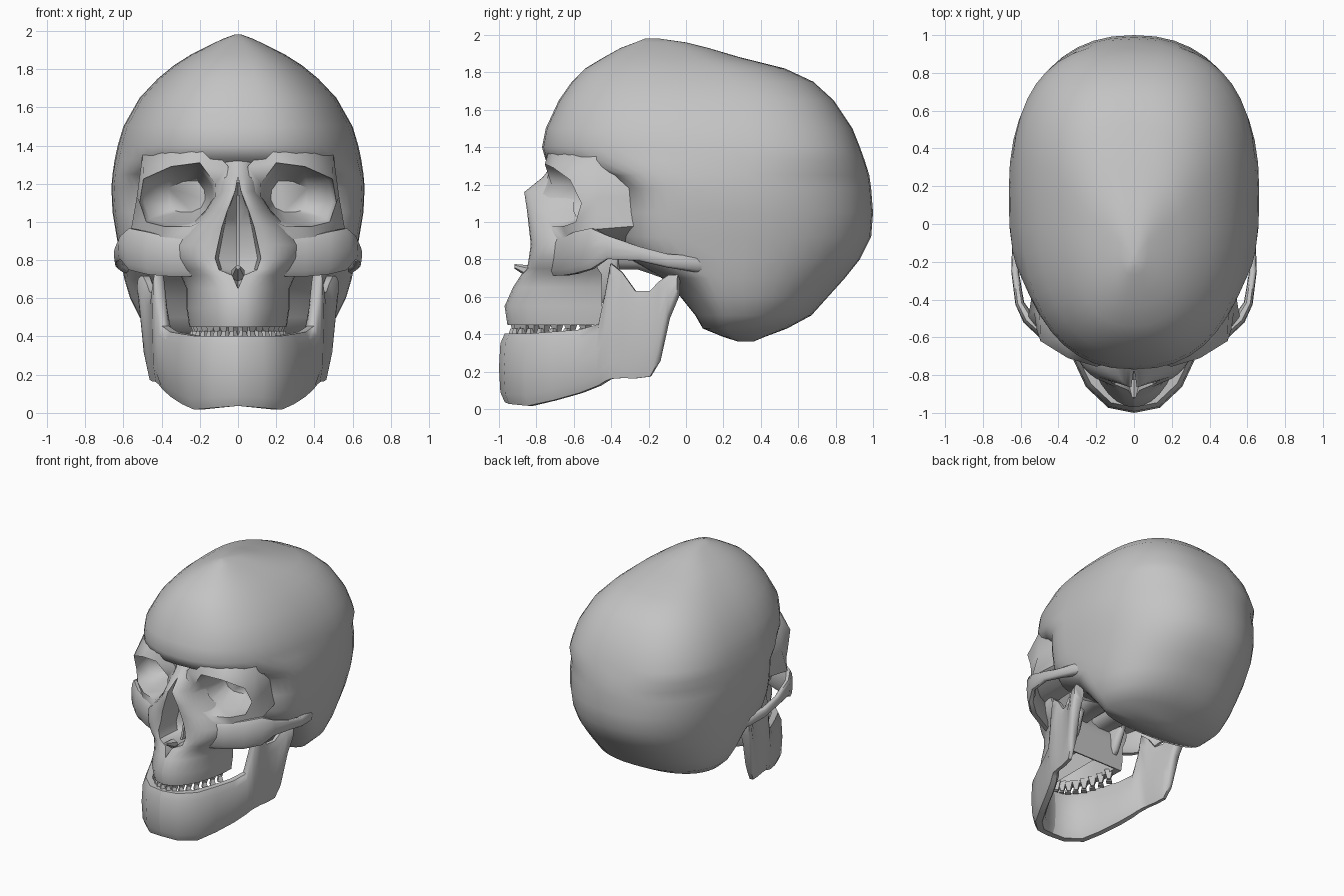
import bpy, bmesh, math
from mathutils import Vector

if "Cube" in bpy.data.objects:
    bpy.data.objects.remove(bpy.data.objects["Cube"])

bone = bpy.data.materials.new("bone_grey")
bone.use_nodes = True
GREY = (0.55, 0.55, 0.55, 1)
bone.diffuse_color = GREY
bone.node_tree.nodes["Principled BSDF"].inputs["Base Color"].default_value = GREY


def finish(name, bm, mirror=True, angle=45):
    """Turn a bmesh into a shaded object, mirrored across x when asked."""
    bmesh.ops.recalc_face_normals(bm, faces=bm.faces)
    mesh = bpy.data.meshes.new(name)
    bm.to_mesh(mesh)
    bm.free()
    mesh.materials.append(bone)
    ob = bpy.data.objects.new(name, mesh)
    bpy.context.collection.objects.link(ob)
    bpy.ops.object.select_all(action='DESELECT')
    ob.select_set(True)
    bpy.context.view_layer.objects.active = ob
    bpy.ops.object.shade_smooth_by_angle(angle=math.radians(angle))
    if mirror:
        ob.modifiers.new("Mirror", 'MIRROR')
    return ob


def loft(name, rings, mirror=True, angle=45):
    """Skin closed rings of equal point count and cap both ends."""
    bm = bmesh.new()
    rows = [[bm.verts.new(p) for p in ring] for ring in rings]
    n = len(rows[0])
    for a, b in zip(rows, rows[1:]):
        for i in range(n):
            j = (i + 1) % n
            bm.faces.new((a[i], a[j], b[j], b[i]))
    bm.faces.new(rows[0])
    bm.faces.new(rows[-1])
    return finish(name, bm, mirror, angle)


def power(v, e):
    return math.copysign(abs(v) ** e, v)


def bar(name, rows, sides=10):
    """Upright rounded sections (x, y, low z, high z, half thickness) on a path."""
    rings = []
    for i, (x, y, lo, hi, t) in enumerate(rows):
        a, b = rows[max(i - 1, 0)], rows[min(i + 1, len(rows) - 1)]
        d = Vector((b[0] - a[0], b[1] - a[1])).normalized()
        if x == 0:
            d = Vector((1, 0))
        ring = []
        for k in range(sides):
            w = math.tau * k / sides
            off = t * power(math.cos(w), 0.7)
            z = (lo + hi) / 2 + (hi - lo) / 2 * power(math.sin(w), 0.7)
            ring.append((x + d.y * off if x else 0, y - d.x * off, z))
        rings.append(ring)
    return loft(name, rings, angle=50)


# Braincase: egg shaped level rings as (z, front y, back y, half width)
levels = [
    (1.98, -.22, -.14, .02), (1.96, -.27, .0, .075), (1.93, -.35, .12, .14),
    (1.88, -.44, .29, .24), (1.82, -.54, .53, .335), (1.75, -.61, .68, .42),
    (1.65, -.68, .79, .515), (1.5, -.75, .89, .60), (1.4, -.77, .93, .63),
    (1.33, -.75, .955, .645), (1.25, -.45, .98, .657), (1.18, -.36, .99, .663),
    (1.05, -.36, 1.0, .657), (.92, -.36, .99, .635), (.8, -.3, .93, .615),
    (.7, -.13, .85, .595), (.6, -.03, .76, .565), (.5, .05, .67, .515),
    (.43, .09, .54, .44), (.385, .2, .42, .24), (.36, .28, .36, .08)]
rings = []
for z, front, back, half in levels:
    mid = max(min(front * .42 + back * .58, .18), front + (back - front) * .3)
    temple = .75 < z < 1.3
    n_front = 3.8 if temple else 2.35 if z < 1.45 else 2.5
    n_back = 2.6 if z > 1.3 else 2.25
    ring = []
    for k in range(44):
        w = math.tau * k / 44
        c, s = math.cos(w), math.sin(w)
        n, reach = (n_back, back - mid) if s > 0 else (n_front, mid - front)
        ring.append((half * power(c, 2 / n), mid + reach * power(s, 2 / n), z))
    rings.append(ring)
loft("braincase", rings, mirror=False, angle=60)

# Eye sockets: thick cups that also form the temple, brow and cheek rim
outer = [(.05, -.72, 1.29), (.17, -.72, 1.42), (.36, -.60, 1.42), (.50, -.48, 1.35),
         (.53, -.46, 1.13), (.56, -.49, .96), (.42, -.62, .87), (.28, -.69, .87),
         (.17, -.78, .99), (.08, -.79, 1.12)]
rim = [(.12, -.72, 1.2), (.2, -.755, 1.31), (.35, -.71, 1.29), (.495, -.62, 1.225),
       (.515, -.56, 1.1), (.48, -.59, 1.0), (.38, -.66, .975), (.25, -.715, .975),
       (.155, -.75, 1.02), (.115, -.73, 1.1)]


def shrink(ring, f, centre, depth=None, shift=0):
    return [(centre[0] + (x - centre[0]) * f,
             y + shift if depth is None else depth,
             centre[1] + (z - centre[1]) * f) for x, y, z in ring]


loft("eye_socket", [shrink(outer, .85, (.2, 1.13), -.18), outer, rim,
                    shrink(rim, .9, (.3, 1.14), shift=.13),
                    shrink(rim, .5, (.23, 1.13), -.40)], angle=60)

# Upper jaw, palate vault and nose opening:
# (z, nose half width, front y, half width, back y)
jaw_levels = [
    (.6, 0, -.85, .17, -.46), (.45, 0, -.9, .2, -.46),
    (.45, 0, -.955, .255, -.45), (.55, 0, -.97, .27, -.45), (.65, 0, -.925, .27, -.45),
    (.72, .03, -.88, .30, -.45), (.75, .1, -.85, .32, -.47), (.81, .12, -.84, .35, -.5),
    (.88, .105, -.83, .35, -.53), (.97, .085, -.84, .26, -.56), (1.06, .055, -.85, .17, -.6),
    (1.16, .015, -.865, .11, -.6), (1.24, .0, -.765, .11, -.6), (1.34, 0, -.69, .1, -.55)]
rings = []
for z, nose, front, half, back in jaw_levels:
    ring = [(0, front + .25, z), (nose * .85, front + .2, z)]
    for k in range(10):
        w = math.pi / 2 * k / 9
        ring.append((nose + (half - nose) * math.sin(w),
                     front + (back - front) * (1 - math.cos(w)), z))
    ring.append((0, back, z))
    rings.append(ring)
loft("upper_jaw", rings)

# Cheekbone and the thin arch running back to the ear
bar("cheek_arch", [
    (.22, -.70, .71, .91, .04), (.34, -.645, .71, .92, .04), (.46, -.585, .72, .95, .04),
    (.56, -.50, .745, .97, .033), (.605, -.42, .80, .93, .024), (.63, -.25, .79, .87, .02),
    (.62, -.1, .755, .83, .025), (.58, .05, .73, .82, .04), (.54, .15, .74, .8, .03)])

# Lower jaw: chin, body, then the upright branch with its two prongs
bar("lower_jaw", [
    (0, -.945, .03, .41, .055), (.11, -.925, .02, .41, .055), (.21, -.83, .01, .41, .055),
    (.275, -.7, .04, .42, .05), (.335, -.56, .08, .43, .05), (.38, -.46, .12, .46, .045),
    (.40, -.425, .14, .62, .04), (.415, -.40, .15, .79, .035), (.425, -.34, .155, .74, .03),
    (.435, -.27, .155, .64, .03), (.45, -.19, .165, .64, .03), (.465, -.14, .25, .69, .035),
    (.48, -.09, .48, .72, .04), (.49, -.04, .60, .72, .04)])

# Wing plates behind the palate, and the floor joining face to braincase
bar("wing_plate", [(.2, -.5, .52, .9, .04), (.19, -.42, .58, .95, .04),
                   (.2, -.36, .72, 1.0, .03)])
bar("skull_floor", [(.1, -.5, .74, 1.05, .1), (.12, -.25, .74, 1.0, .12),
                    (.14, .1, .62, .9, .14)])


# Teeth: tapered four sided pegs set round the dental arch
def teeth(name, z, height, wide, narrow, spread):
    bm = bmesh.new()
    for k in range(8):
        w = math.radians(6 + 10.5 * k)
        x = (.215 + spread) * math.sin(w)
        y = -.905 - spread + .45 * (1 - math.cos(w))
        peg = bmesh.ops.create_cone(bm, cap_ends=True, segments=4, radius1=narrow,
                                    radius2=wide, depth=height)["verts"]
        bmesh.ops.translate(bm, verts=peg, vec=(x, y, z))
    return finish(name, bm, angle=30)


teeth("upper_teeth", .435, .07, .042, .017, 0)
teeth("lower_teeth", .41, .04, .016, .03, .02)

# Nasal spine and the thin wall dividing the nose
bm = bmesh.new()
spine = bmesh.ops.create_cone(bm, cap_ends=True, segments=6, radius1=.04,
                              radius2=.012, depth=.12)["verts"]
for v in spine:
    v.co = Vector((v.co.x, -.87 - v.co.z * .8, .745 + v.co.y + v.co.z * .3))
finish("nasal_spine", bm, mirror=False)
loft("nasal_wall", [[(sx * .008, y, z) for sx, y in
                     ((-1, f), (1, f), (1, -.58), (-1, -.58))]
                    for z, f in ((.72, -.72), (.9, -.67), (1.14, -.78))], mirror=False)
